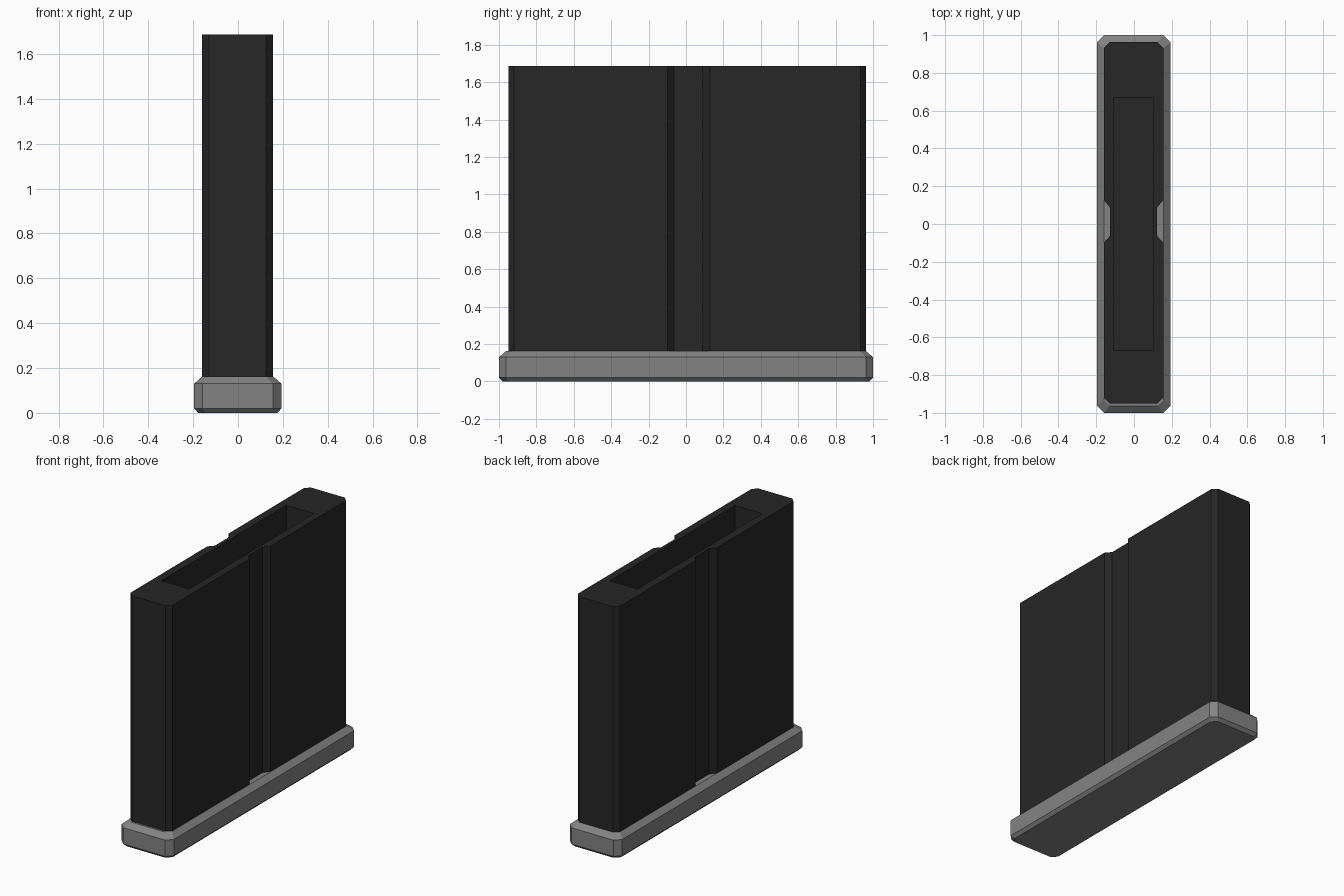
import bpy, bmesh

if "Cube" in bpy.data.objects:
    bpy.data.objects.remove(bpy.data.objects["Cube"])


def material(name, value):
    mat = bpy.data.materials.new(name)
    mat.diffuse_color = (value, value, value, 1)
    mat.use_nodes = True
    mat.node_tree.nodes["Principled BSDF"].inputs["Base Color"].default_value = mat.diffuse_color
    return mat


def loft(name, layers, mat=None):
    """Solid through stacked outlines; layers is a list of (z, [(x, y), ...])."""
    bm = bmesh.new()
    rings = [[bm.verts.new((x, y, z)) for x, y in pts] for z, pts in layers]
    for low, high in zip(rings, rings[1:]):
        n = len(low)
        for i in range(n):
            j = (i + 1) % n
            bm.faces.new((low[i], low[j], high[j], high[i]))
    bm.faces.new(rings[0][::-1])
    bm.faces.new(rings[-1])
    bmesh.ops.recalc_face_normals(bm, faces=bm.faces)
    mesh = bpy.data.meshes.new(name)
    bm.to_mesh(mesh)
    bm.free()
    obj = bpy.data.objects.new(name, mesh)
    bpy.context.collection.objects.link(obj)
    if mat:
        mesh.materials.append(mat)
    return obj


def chamfered(x0, x1, y0, y1, c):
    """Counter-clockwise rectangle with cut corners."""
    return [(x0 + c, y0), (x1 - c, y0), (x1, y0 + c), (x1, y1 - c),
            (x1 - c, y1), (x0 + c, y1), (x0, y1 - c), (x0, y0 + c)]


black = material("black", 0.02)
grey = material("grey", 0.23)

# Base plate with bevelled rims
loft("base_plate", [
    (0.0, chamfered(-0.177, 0.175, -0.98, 0.98, 0.033)),
    (0.02, chamfered(-0.196, 0.194, -1, 1, 0.038)),
    (0.13, chamfered(-0.196, 0.194, -1, 1, 0.038)),
    (0.162, chamfered(-0.16, 0.157, -0.963, 0.963, 0.032)),
], grey)

# Body outline with a tapered groove on each broad side
x0, x1, depth = -0.16, 0.155, 0.032
outline = chamfered(x0, x1, -0.95, 0.963, 0.031)
right_groove = [(x1, -0.1), (x1 - depth, -0.064), (x1 - depth, 0.088), (x1, 0.127)]
left_groove = [(x0 + x1 - x, y) for x, y in reversed(right_groove)]
outline = outline[:3] + right_groove + outline[3:7] + left_groove + outline[7:]
body = loft("body", [(0.16, outline), (1.686, outline)], black)

# Rectangular pocket open at the top
pocket = [(-0.105, -0.667), (0.102, -0.667), (0.102, 0.667), (-0.105, 0.667)]
cutter = loft("pocket_cutter", [(0.4, pocket), (1.8, pocket)], black)
cutter.hide_render = True
cut = body.modifiers.new("pocket", 'BOOLEAN')
cut.operation = 'DIFFERENCE'
cut.solver = 'EXACT'
cut.object = cutter
bpy.context.view_layer.objects.active = body
bpy.ops.object.modifier_apply(modifier=cut.name)
bpy.data.objects.remove(cutter)
